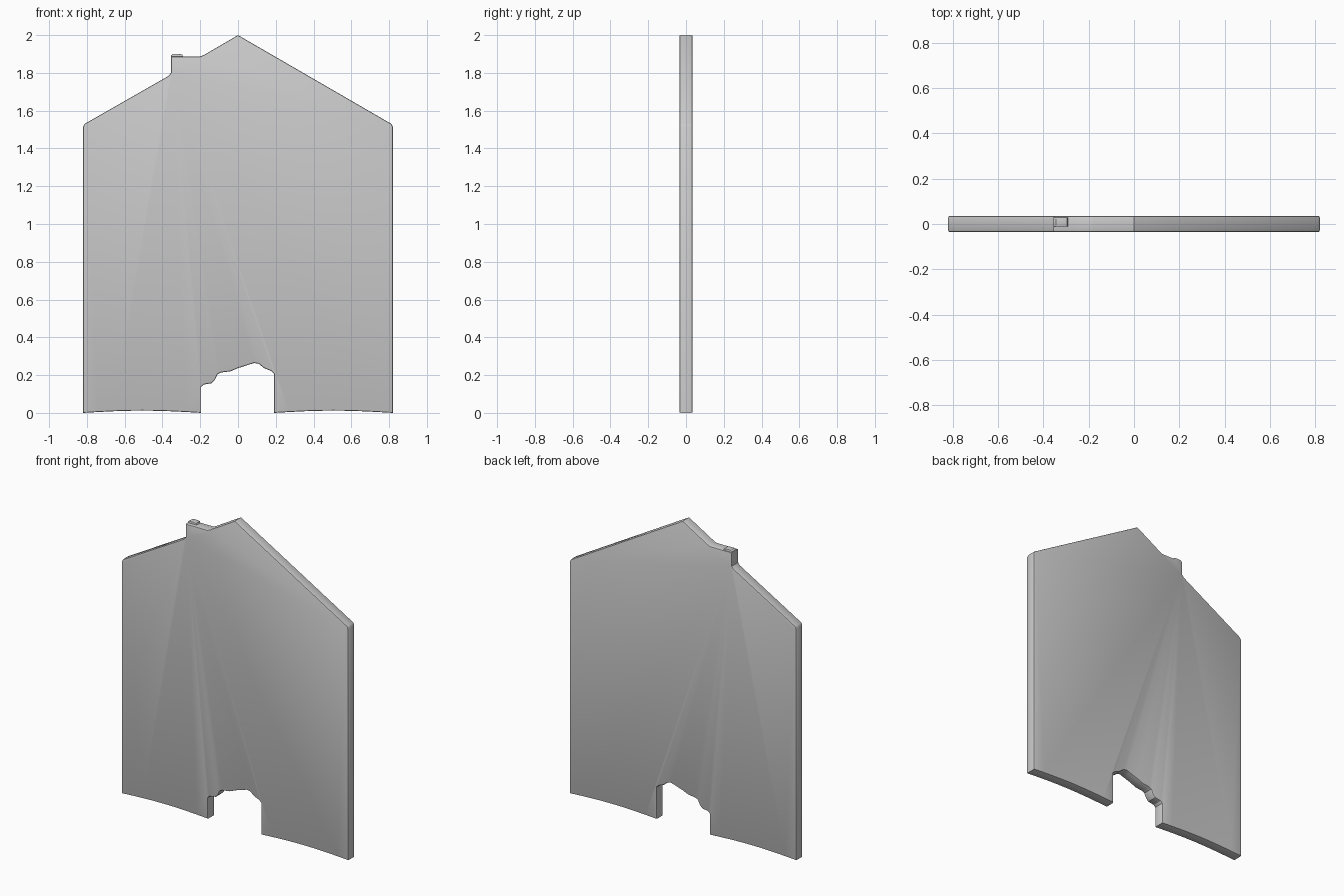
import bpy, bmesh, math

if "Cube" in bpy.data.objects:
    bpy.data.objects.remove(bpy.data.objects["Cube"])

HALF_T = 0.035


def arch(x0, x1, rise, n=8):
    # shallow hollow along the bottom edge between two feet
    return [(x0 + (x1 - x0) * i / n, rise * math.sin(math.pi * i / n)) for i in range(1, n)]


def plate(name, outline, y0, y1, bevel):
    # extrude an x-z outline and round only its front and back rims
    bm = bmesh.new()
    face = bm.faces.new([bm.verts.new((x, y0, z)) for x, z in outline])
    ext = bmesh.ops.extrude_face_region(bm, geom=[face], use_keep_orig=True)
    for v in ext["geom"]:
        if isinstance(v, bmesh.types.BMVert):
            v.co.y = y1
    bmesh.ops.recalc_face_normals(bm, faces=bm.faces)
    rims = [e for e in bm.edges if abs(e.verts[0].co.y - e.verts[1].co.y) < 1e-5]
    bmesh.ops.bevel(bm, geom=rims, offset=bevel, segments=2, profile=0.5,
                    affect='EDGES', clamp_overlap=True)
    mesh = bpy.data.meshes.new(name)
    bm.to_mesh(mesh)
    bm.free()
    obj = bpy.data.objects.new(name, mesh)
    bpy.context.collection.objects.link(obj)
    bpy.ops.object.select_all(action='DESELECT')
    obj.select_set(True)
    bpy.context.view_layer.objects.active = obj
    bpy.ops.object.shade_smooth_by_angle(angle=math.radians(30))
    return obj


# ragged doorway, left to right
door = [(-0.195, 0.138), (-0.182, 0.15), (-0.14, 0.157), (-0.122, 0.175),
        (-0.108, 0.205), (-0.09, 0.214), (-0.04, 0.22), (0.0, 0.237),
        (0.06, 0.256), (0.085, 0.264), (0.11, 0.26), (0.14, 0.236),
        (0.175, 0.222), (0.19, 0.208)]

# sloped roof with chimney stub, right to left
roof = [(0.82, 1.515), (0.812, 1.53), (0.0, 2.0), (-0.18, 1.895),
        (-0.20, 1.887), (-0.29, 1.887), (-0.355, 1.887), (-0.355, 1.80),
        (-0.368, 1.784), (-0.812, 1.53), (-0.82, 1.515)]

outline = ([(-0.82, 0)] + arch(-0.82, -0.195, 0.012) + [(-0.195, 0)] + door
           + [(0.19, 0)] + arch(0.19, 0.82, 0.012) + [(0.82, 0)] + roof)
plate("house_wall", outline, -HALF_T, HALF_T, 0.007)

# small raised chimney cap
cap = [(-0.355, 1.87), (-0.285, 1.87), (-0.295, 1.897), (-0.31, 1.90),
       (-0.345, 1.90), (-0.355, 1.893)]
plate("chimney_cap", cap, -0.012, 0.03, 0.004)
